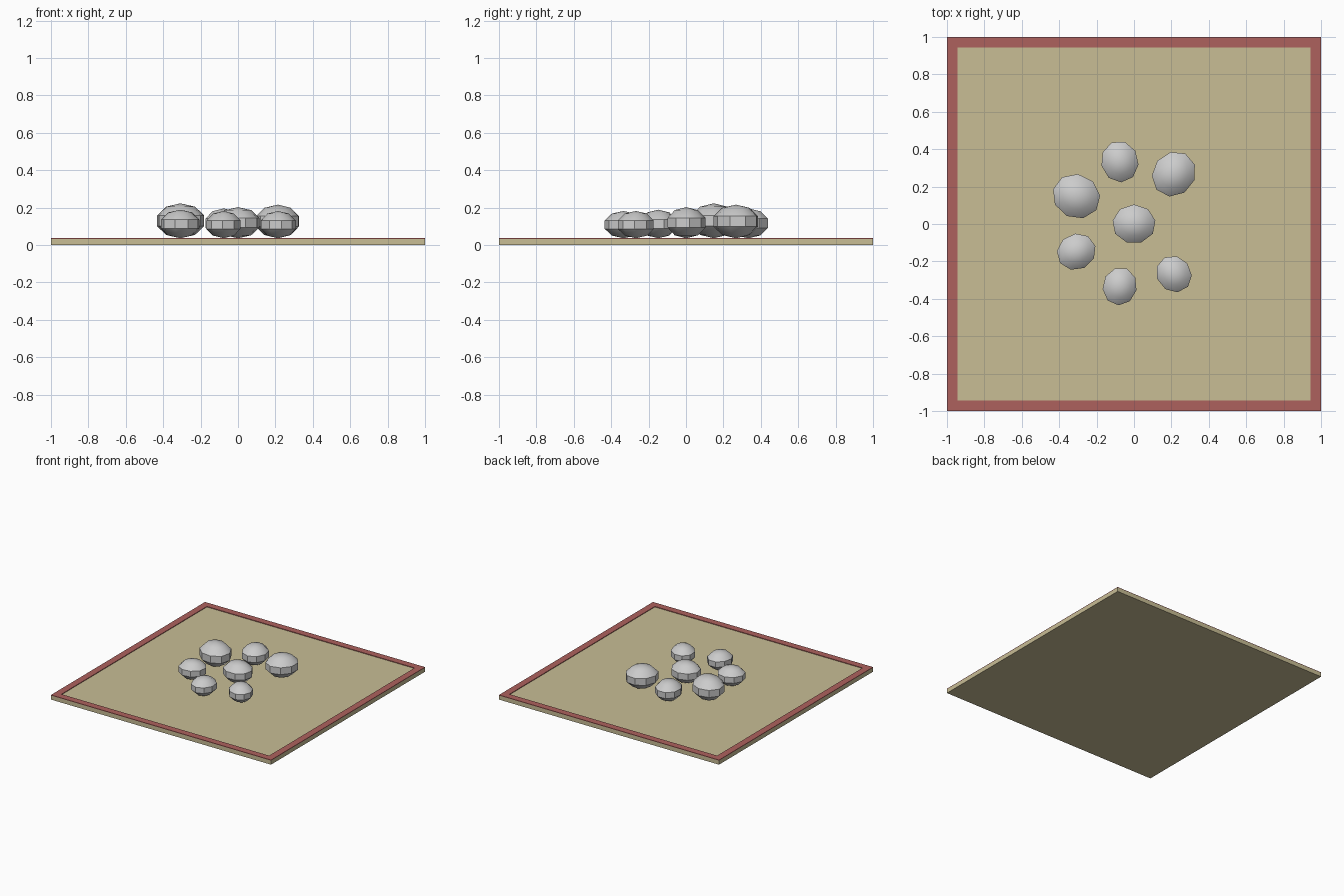
import bpy, math

if "Cube" in bpy.data.objects:
    bpy.data.objects.remove(bpy.data.objects["Cube"])

def material(name, color):
    m = bpy.data.materials.new(name)
    m.diffuse_color = color
    m.use_nodes = True
    m.node_tree.nodes["Principled BSDF"].inputs["Base Color"].default_value = m.diffuse_color
    return m

SAND = material("tan", (0.58, 0.51, 0.30, 1))
RED = material("red", (0.42, 0.12, 0.11, 1))
TOP = 0.033

def box(name, x, y, z, sx, sy, sz, mat):
    bpy.ops.mesh.primitive_cube_add(size=1, location=(x, y, z))
    o = bpy.context.object
    o.name = name
    o.scale = (sx, sy, sz)
    o.data.materials.append(mat)
    return o

# Flat square mat
box("mat", 0, 0, TOP / 2, 2, 2, TOP, SAND)

# Thin raised border strips
W, H = 0.056, 0.005
for s, side in ((-1, "a"), (1, "b")):
    box("border_x_" + side, 0, s * (1 - W / 2), TOP + H / 2, 2, W, H, RED)
    box("border_y_" + side, s * (1 - W / 2), 0, TOP + H / 2, W, 2 - 2 * W, H, RED)

# Flattened stones: one in the middle, six on a ring
radii = [0.122, 0.132, 0.117, 0.137, 0.112, 0.107, 0.107]
for i, r in enumerate(radii):
    a = math.tau * i / 7
    d = 0.342 if i else 0
    h = 0.68 * r
    bpy.ops.mesh.primitive_uv_sphere_add(
        segments=9, ring_count=5, radius=1,
        location=(d * math.cos(a), d * math.sin(a), 0.036 + h), rotation=(0, 0, a))
    o = bpy.context.object
    o.name = "stone_%d" % i
    o.scale = (r, 0.9 * r, h)
    bpy.ops.object.transform_apply(location=False, rotation=False, scale=True)
    bpy.ops.object.shade_smooth_by_angle(angle=math.radians(35))
